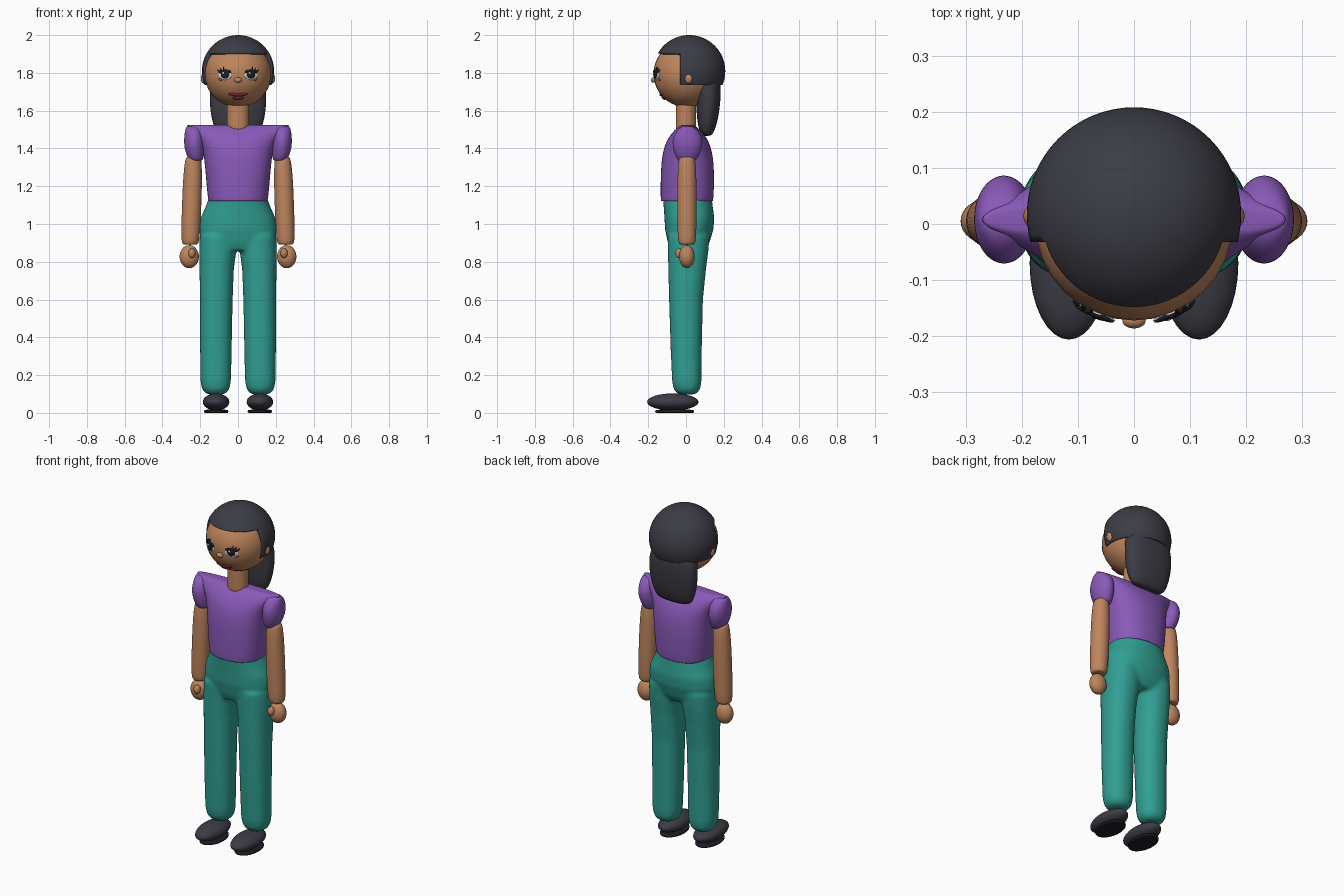
import bpy, bmesh, math
from mathutils import Vector, Matrix

cube = bpy.data.objects.get("Cube")
if cube:
    bpy.data.objects.remove(cube, do_unlink=True)


def material(name, rgb):
    m = bpy.data.materials.new(name)
    m.use_nodes = True
    m.diffuse_color = (*rgb, 1)
    bsdf = m.node_tree.nodes["Principled BSDF"]
    bsdf.inputs["Base Color"].default_value = (*rgb, 1)
    bsdf.inputs["Roughness"].default_value = 0.7
    return m


SKIN = material("brown skin", (0.52, 0.235, 0.11))
HAIR = material("charcoal", (0.045, 0.045, 0.06))
SHIRT = material("purple cloth", (0.25, 0.1, 0.48))
PANTS = material("teal cloth", (0.03, 0.35, 0.29))
WHITE = material("eye white", (0.7, 0.7, 0.7))
BLACK = material("black", (0.012, 0.012, 0.016))
LIPS = material("dark red", (0.22, 0.02, 0.04))
BLUSH = material("blush", (0.4, 0.07, 0.07))


def make(name, bm, mat, subsurf=0):
    bmesh.ops.recalc_face_normals(bm, faces=bm.faces)
    mesh = bpy.data.meshes.new(name)
    bm.to_mesh(mesh)
    bm.free()
    mesh.materials.append(mat)
    obj = bpy.data.objects.new(name, mesh)
    bpy.context.collection.objects.link(obj)
    bpy.ops.object.select_all(action='DESELECT')
    obj.select_set(True)
    bpy.context.view_layer.objects.active = obj
    bpy.ops.object.shade_smooth_by_angle(angle=math.radians(180 if subsurf else 45))
    if subsurf:
        obj.modifiers.new("round", 'SUBSURF').levels = subsurf
        obj.modifiers["round"].render_levels = subsurf
    return obj


def ellipsoid(name, loc, half, mat, rot=None):
    bm = bmesh.new()
    bmesh.ops.create_uvsphere(bm, u_segments=32, v_segments=20, radius=1)
    turn = rot.to_matrix().to_4x4() if rot else Matrix()
    bm.transform(Matrix.Translation(loc) @ turn @ Matrix.Diagonal((*half, 1)))
    return make(name, bm, mat)


def loft(bm, rings, power=2.0, n=24):
    """Closed tube through rings of (z, centre x, centre y, half x, half y)."""
    loops = []
    for z, cx, cy, hx, hy in rings:
        loop = []
        for i in range(n):
            a = math.tau * i / n
            c, s = math.cos(a), math.sin(a)
            x = math.copysign(abs(c) ** (2 / power), c)
            y = math.copysign(abs(s) ** (2 / power), s)
            loop.append(bm.verts.new((cx + hx * x, cy + hy * y, z)))
        loops.append(loop)
    for a, b in zip(loops, loops[1:]):
        for i in range(n):
            bm.faces.new((a[i], a[(i + 1) % n], b[(i + 1) % n], b[i]))
    bm.faces.new(loops[0])
    bm.faces.new(loops[-1])
    return bm


def tube(name, rings, mat, power=2.0):
    return make(name, loft(bmesh.new(), rings, power), mat, 2)


# Head, neck and nose
HEAD, R = Vector((0, 0.005, 1.795)), 0.177
ellipsoid("head", HEAD, (R, R, R), SKIN)
tube("neck", [(1.49, 0, 0, .06, .054), (1.5, 0, 0, .06, .054),
              (1.65, 0, 0, .06, .054), (1.66, 0, 0, .06, .054)], SKIN)
ellipsoid("nose", (0, -0.172, 1.762), (.021, .014, .014), SKIN)

# Hair cap cut to a straight fringe and side locks
FRINGE, TEMPLE, LOBE = 1.905, -0.032, 1.735
bm = bmesh.new()
bmesh.ops.create_uvsphere(bm, u_segments=64, v_segments=40, radius=0.191)
bm.transform(Matrix.Translation((0, 0.017, 1.809)))
for co, no in (((0, 0, FRINGE), (0, 0, 1)), ((0, TEMPLE, 0), (0, 1, 0)), ((0, 0, LOBE), (0, 0, 1))):
    bmesh.ops.bisect_plane(bm, geom=bm.verts[:] + bm.edges[:] + bm.faces[:], plane_co=co, plane_no=no)
cut = []
for f in bm.faces:
    c = f.calc_center_median()
    if not (c.z > FRINGE or (c.y > TEMPLE and c.z > LOBE)):
        cut.append(f)
bmesh.ops.delete(bm, geom=cut, context='FACES')
cap = make("hair_cap", bm, HAIR)
thick = cap.modifiers.new("thickness", 'SOLIDIFY')
thick.thickness = 0.022

# Long hair hanging behind the neck
tube("back_hair", [(1.80, 0, .1, .10, .07), (1.77, 0, .105, .135, .075),
                   (1.70, 0, .12, .152, .066), (1.62, 0, .117, .15, .063),
                   (1.54, 0, .113, .138, .054), (1.48, 0, .11, .115, .036),
                   (1.466, 0, .11, .08, .02)], HAIR, 2.4)


# Face parts are flattened ovals laid on the head
def on_face(name, x, z, rx, rz, mat, lift=0.0, tilt=0.0, depth=0.006):
    dx, dz = x, z - HEAD.z
    n = Vector((dx, -math.sqrt(R * R - dx * dx - dz * dz), dz)).normalized()
    rot = n.to_track_quat('Y', 'Z').to_matrix() @ Matrix.Rotation(tilt, 3, 'Y')
    ellipsoid(name, HEAD + n * (R + lift), (rx, depth, rz), mat, rot.to_quaternion())


for side, s in (("left", 1), ("right", -1)):
    on_face(side + "_eye_white", s * .069, 1.79, .038, .027, WHITE)
    on_face(side + "_eyelid", s * .069, 1.806, .037, .011, BLACK, .003)
    on_face(side + "_iris", s * .067, 1.791, .023, .021, BLACK, .004)
    on_face(side + "_eye_glint", s * .067 - .008, 1.799, .006, .006, WHITE, .008, depth=.003)
    for i in range(3):
        on_face(side + "_lash", s * (.075 + .013 * i), 1.822 - .006 * i, .003, .011,
                BLACK, .003, -s * (.2 + .35 * i), .003)
    on_face(side + "_cheek", s * .094, 1.764, .01, .007, BLUSH, depth=.004)
    on_face(side + "_upper_lip", s * .022, 1.685, .029, .01, LIPS, 0, s * .12, .007)
    ellipsoid(side + "_ear", (s * .18, .014, 1.77), (.017, .021, .027), SKIN)
on_face("lower_lip", 0, 1.668, .031, .014, LIPS, depth=.008)

# Shirt body, wedge shaped towards the shoulders
tube("shirt", [(1.135, 0, .005, .11, .10), (1.12, 0, .005, .155, .137),
               (1.121, 0, .005, .159, .14), (1.2, 0, .007, .167, .143),
               (1.32, 0, .008, .177, .141), (1.40, 0, .008, .187, .128),
               (1.46, 0, .008, .217, .102), (1.505, 0, .008, .262, .062),
               (1.523, 0, .008, .276, .034), (1.525, 0, .008, .27, .024)], SHIRT, 2.3)

# Trousers: hips and both legs fused into one smooth volume
bm = bmesh.new()
loft(bm, [(.86, 0, .01, .13, .09), (.90, 0, .014, .185, .11), (.97, 0, .017, .207, .128),
          (1.03, 0, .018, .199, .132), (1.09, 0, .012, .172, .13),
          (1.13, 0, .008, .157, .13), (1.16, 0, .008, .145, .12)], 2.2, 40)
for s in (1, -1):
    loft(bm, [(.098, s * .118, .005, .04, .04), (.108, s * .118, .005, .06, .058),
              (.13, s * .118, .005, .074, .072), (.17, s * .118, .004, .081, .078),
              (.35, s * .117, .001, .084, .083), (.6, s * .115, 0, .087, .09),
              (.76, s * .113, .006, .091, .1), (.85, s * .108, .011, .098, .107),
              (.94, s * .103, .014, .1, .112)], 2.2, 32)
trousers = make("trousers", bm, PANTS)
fuse = trousers.modifiers.new("fuse", 'REMESH')
fuse.mode = 'VOXEL'
fuse.voxel_size = 0.009
fuse.use_smooth_shade = True
relax = trousers.modifiers.new("relax", 'SMOOTH')
relax.factor = 0.5
relax.iterations = 12

# Sleeves, arms, hands and shoes
for side, s in (("left", 1), ("right", -1)):
    tube(side + "_sleeve", [(1.52, s * .235, .008, .035, .02), (1.505, s * .235, .008, .044, .05),
                            (1.46, s * .233, .008, .053, .08), (1.41, s * .231, .008, .055, .08),
                            (1.365, s * .226, .006, .047, .066), (1.338, s * .222, .005, .036, .05),
                            (1.335, s * .222, .005, .03, .04)], SHIRT)
    tube(side + "_arm", [(1.36, s * .235, .005, .035, .038), (1.34, s * .237, .005, .044, .045),
                         (1.25, s * .24, .005, .051, .051), (1.05, s * .247, .005, .052, .052),
                         (.92, s * .252, .005, .049, .049), (.893, s * .253, .005, .042, .042),
                         (.89, s * .253, .005, .03, .03)], SKIN)
    ellipsoid(side + "_hand", (s * .258, .005, .827), (.051, .041, .061), SKIN)
    ellipsoid(side + "_thumb", (s * .244, -.036, .845), (.019, .021, .026), SKIN)
    ellipsoid(side + "_shoe", (s * .116, -.07, .058), (.07, .136, .045), HAIR)
    tube(side + "_sole", [(0, s * .116, -.06, .058, .095), (.001, s * .116, -.06, .066, .105),
                          (.013, s * .116, -.06, .066, .105), (.018, s * .116, -.06, .058, .095)], BLACK)
